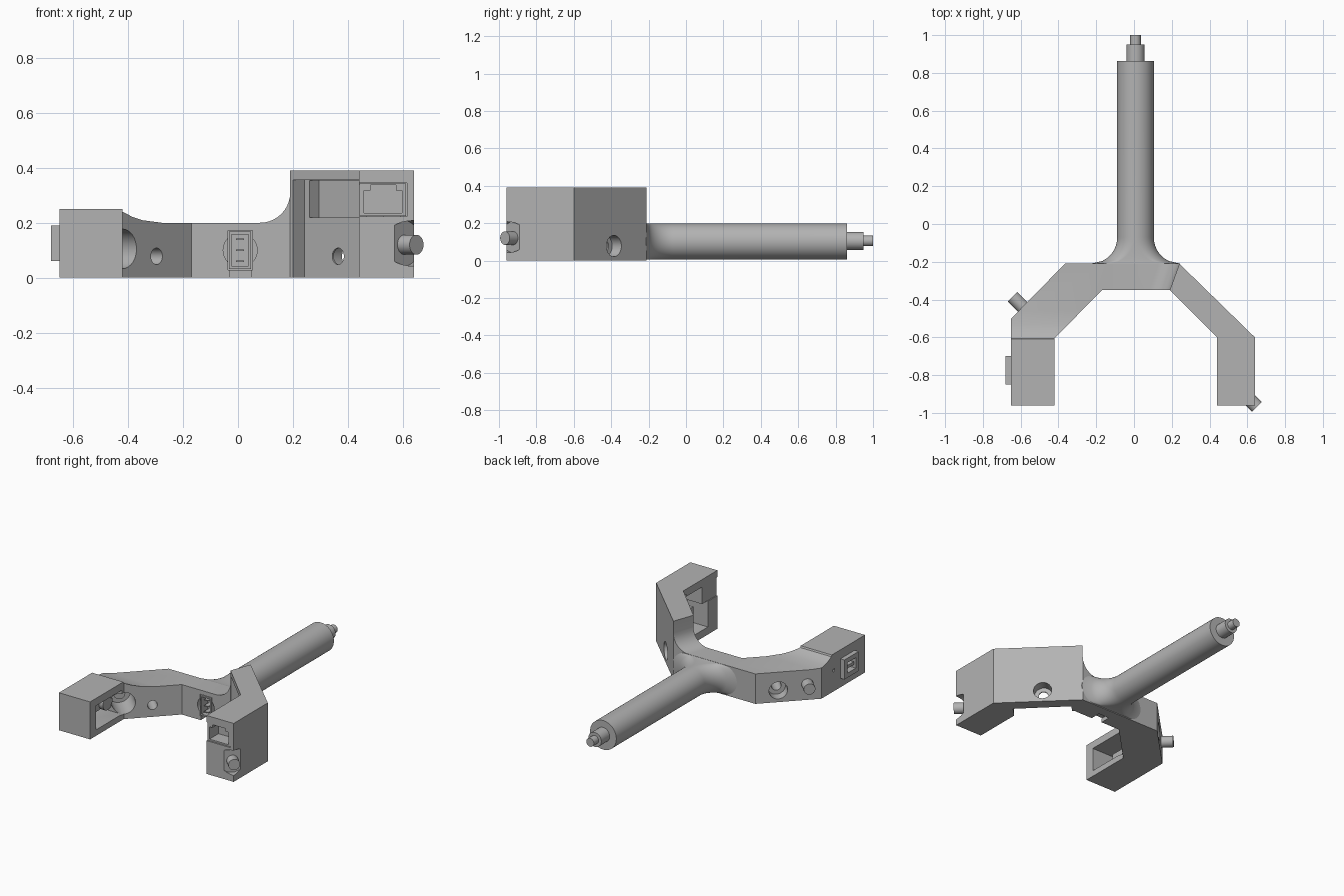
import bpy, bmesh, math
from mathutils import Vector

if "Cube" in bpy.data.objects:
    bpy.data.objects.remove(bpy.data.objects["Cube"])

GREY = (0.45, 0.45, 0.45, 1)
grey = bpy.data.materials.new("plain grey")
grey.use_nodes = True
grey.diffuse_color = GREY
grey.node_tree.nodes["Principled BSDF"].inputs["Base Color"].default_value = GREY


def finish(name, bm):
    bmesh.ops.recalc_face_normals(bm, faces=bm.faces)
    mesh = bpy.data.meshes.new(name)
    bm.to_mesh(mesh)
    bm.free()
    mesh.materials.append(grey)
    ob = bpy.data.objects.new(name, mesh)
    bpy.context.collection.objects.link(ob)
    return ob


def loft(name, rings):
    bm = bmesh.new()
    loops = [[bm.verts.new(p) for p in ring] for ring in rings]
    n = len(loops[0])
    for a, b in zip(loops, loops[1:]):
        for i in range(n):
            j = (i + 1) % n
            bm.faces.new((a[i], a[j], b[j], b[i]))
    bm.faces.new(loops[0])
    bm.faces.new(loops[-1])
    return finish(name, bm)


def prism(name, pts, lo, hi, axis="z"):
    place = {"x": lambda u, v, w: (w, u, v),
             "y": lambda u, v, w: (u, w, v),
             "z": lambda u, v, w: (u, v, w)}[axis]
    return loft(name, [[place(u, v, w) for u, v in pts] for w in (lo, hi)])


def box(name, x0, x1, y0, y1, z0, z1):
    return prism(name, [(x0, y0), (x1, y0), (x1, y1), (x0, y1)], z0, z1)


def rod(name, a, b, r, sides=32):
    a, b = Vector(a), Vector(b)
    side = (b - a).cross(Vector((0, 0, 1))).normalized()
    up = side.cross((b - a).normalized())
    turn = [math.tau * i / sides for i in range(sides)]
    return loft(name, [[p + r * (side * math.cos(t) + up * math.sin(t)) for t in turn]
                       for p in (a, b)])


def cut(target, cutters):
    for c in cutters:
        m = target.modifiers.new("cut", "BOOLEAN")
        m.operation, m.solver, m.object = "DIFFERENCE", "EXACT", c
    bpy.context.view_layer.update()
    graph = bpy.context.evaluated_depsgraph_get()
    mesh = bpy.data.meshes.new_from_object(target.evaluated_get(graph))
    target.modifiers.clear()
    target.data = mesh
    for c in cutters:
        bpy.data.objects.remove(c)


# forked body from its plan outline
plan = [(-.65, -.96), (-.65, -.5), (-.365, -.21), (.24, -.21), (.64, -.6), (.64, -.96),
        (.44, -.96), (.44, -.6), (.19, -.35), (-.17, -.35), (-.42, -.605), (-.42, -.96)]
body = prism("forked_body", plan, 0, .39)

# top profile: low arm with a ramp, fillet up to the tall arm
ramp = [(-1.2, .25), (-.61, .25), (-.605, .24), (-.57, .222), (-.53, .209), (-.46, .2),
        (0, .2), (0, .6), (-1.2, .6)]
arc = [(.08 + .11 * math.sin(t), .31 - .11 * math.cos(t))
       for t in [math.pi / 2 * i / 10 for i in range(11)]]
saddle = [(-.2, .2)] + arc + [(.19, .6), (-.2, .6)]
rings = [[(x + .36 * (y + .35), y, z) for x, z in saddle] for y in (-.45, -.1)]
cut(body, [prism("ramp_cut", ramp, -1, -.12, "x"), loft("saddle_cut", rings)])

cutters = []
# screw holes through both diagonal arms
for outer, s in (((.42, -.385), 1), ((-.465, -.31), -1)):
    def along(d):
        return (outer[0] + s * d, outer[1] + d, .078)
    cutters += [rod("bore_cut", along(.04), along(-.05), .057),
                rod("screw_cut", along(.03), along(-.25), .03)]
# stepped recess inside the tall diagonal
cutters += [
    prism("recess_cut", [(.2, -.36), (.242, -.318), (.5, -.576), (.4, -.676), (.158, -.402)],
          -.1, .355),
    prism("pocket_cut", [(.25, -.345), (.295, -.3), (.5, -.505), (.44, -.58)], .22, .354)]
# cavities in both arm ends
cutters += [
    box("tall_cavity_cut", .4, .59, -.86, -.61, .05, .34),
    box("jack_slot_cut", .4, .615, -1, -.84, .222, .345),
    box("low_cavity_cut", -.6, -.4, -.9, -.625, .04, .2),
    rod("low_slot_cut", (-.44, -.76, -.1), (-.44, -.76, .1), .07),
    box("port_cut", -.7, -.61, -.82, -.73, .09, .16),
    rod("pinhole_cut", (-.7, -.63, .14), (-.63, -.63, .14), .01, 12)]
# round seats around the two pegs
cutters += [
    rod("corner_seat_cut", (.605, -.925, .125), (.75, -1.07, .125), .083),
    rod("inner_seat_cut", (-.38, -.645, .105), (-.54, -.485, .105), .072)]
# socket in the middle of the front face
cutters += [
    box("socket_cut", -.037, .052, -.4, -.27, .028, .172),
    box("socket_slot_cut", -.03, .05, -.4, -.28, -.1, .05),
    rod("socket_round_cut", (.008, -.4, .1), (.008, -.32, .1), .062)]
cut(body, cutters)

# handle: rounded section that flares into the body
rows = [(-.23, .14)] + [(-.21 + .14 * i / 10, .14 * (1 - math.sqrt(1 - (1 - i / 10) ** 2)))
                        for i in range(11)] + [(.862, 0)]
rings = []
for y, extra in rows:
    ring = []
    for i in range(48):
        t = math.tau * (i + .5) / 48
        c = math.cos(t)
        ring.append((.008 + .097 * c + math.copysign(extra, c), y, .102 + .097 * math.sin(t)))
    rings.append(ring)
handle = loft("handle", rings)
tip_collar = rod("handle_tip_collar", (.008, .85, .105), (.008, .95, .105), .048)
tip_pin = rod("handle_tip_pin", (.008, .94, .105), (.008, 1, .105), .028)

# pegs
corner_peg = rod("corner_peg", (.58, -.898, .12), (.65, -.968, .12), .036)
side_peg = rod("side_peg", (-.52, -.508, .105), (-.643, -.385, .105), .036)

# side port plate with a tongue
plate = box("side_port_plate", -.68, -.645, -.85, -.7, .06, .19)
cut(plate, [box("plate_cut", -.7, -.6, -.82, -.73, .09, .16)])
box("side_port_tongue", -.672, -.59, -.81, -.74, .115, .135)

# front jack with a keyed opening
jack = box("front_jack", .442, .612, -.955, -.8, .225, .343)
key = [(.458, .235), (.598, .235), (.598, .317), (.575, .317), (.575, .337),
       (.482, .337), (.482, .317), (.458, .317)]
cut(jack, [prism("key_cut", key, -1, -.86, "y")])

# front socket with three pins
socket = box("front_socket", -.033, .048, -.35, -.26, .032, .168)
cut(socket, [box("socket_hollow_cut", -.024, .039, -.4, -.29, .042, .158)])
for z in (.06, .1, .14):
    box("socket_pin", -.008, .022, -.345, -.28, z - .003, z + .003)

# small hardware inside the arm cavities
box("low_arm_connector", -.61, -.53, -.84, -.7, .07, .17)
rod("low_arm_disc", (-.58, -.66, .11), (-.5, -.66, .11), .05)
box("tall_arm_connector", .52, .6, -.82, -.7, .07, .18)
rod("tall_arm_disc", (.53, -.66, .22), (.6, -.66, .22), .045)

# smooth the round parts, keep the edges sharp
bpy.ops.object.select_all(action="DESELECT")
for ob in (body, handle, tip_collar, tip_pin, corner_peg, side_peg):
    ob.select_set(True)
bpy.context.view_layer.objects.active = body
bpy.ops.object.shade_smooth_by_angle(angle=math.radians(30))
